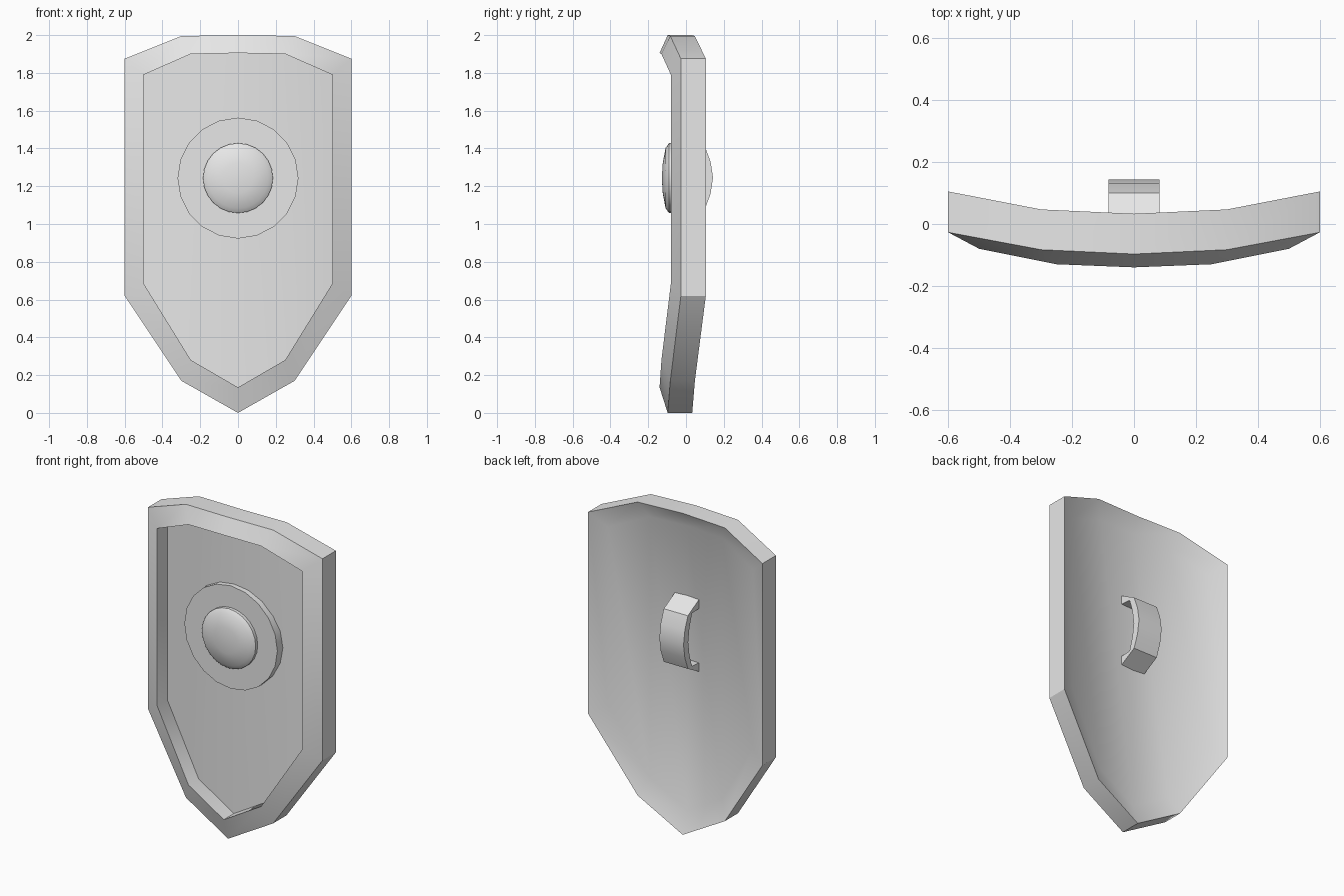
import bpy, bmesh, math
from mathutils import Matrix

if "Cube" in bpy.data.objects:
    bpy.data.objects.remove(bpy.data.objects["Cube"], do_unlink=True)

grey = bpy.data.materials.new("plain_grey")
grey.use_nodes = True
grey.diffuse_color = (0.8, 0.8, 0.8, 1)
grey.node_tree.nodes["Principled BSDF"].inputs["Base Color"].default_value = grey.diffuse_color


def finish(name, bm, angle=32):
    """Turn a bmesh into a shaded object."""
    bmesh.ops.recalc_face_normals(bm, faces=bm.faces)
    mesh = bpy.data.meshes.new(name)
    bm.to_mesh(mesh)
    bm.free()
    mesh.materials.append(grey)
    obj = bpy.data.objects.new(name, mesh)
    bpy.context.collection.objects.link(obj)
    bpy.ops.object.select_all(action="DESELECT")
    obj.select_set(True)
    bpy.context.view_layer.objects.active = obj
    bpy.ops.object.shade_smooth_by_angle(angle=math.radians(angle))
    return obj


# Half outlines (x, z) from the bottom tip up to the top middle
OUTER = [(0, 0), (0.3, 0.17), (0.6, 0.62), (0.6, 1.875), (0.3, 1.995), (0, 2)]
INNER = [(0, 0.135), (0.25, 0.28), (0.5, 0.685), (0.5, 1.79), (0.25, 1.9), (0, 1.905)]


def ring(bm, outline, depths):
    """Mirrored loop; depths are y at the middle, shoulder and side columns."""
    ys = depths + depths[::-1]
    half = [(x, y, z) for (x, z), y in zip(outline, ys)]
    mirrored = [(-x, y, z) for x, y, z in half[-2:0:-1]]
    return [bm.verts.new(p) for p in half + mirrored]


def cap(bm, loop):
    """Close a loop with vertical columns of faces."""
    n = len(loop)
    for a, b in ((0, 1), (1, 2), (-1, 0), (-2, -1)):
        bm.faces.new([loop[i % n] for i in (a, b, 5 - b, 5 - a)])


# Curved shield body: raised rim around a recessed panel
bm = bmesh.new()
front_rim = [-0.14, -0.13, -0.08]
rings = [
    ring(bm, INNER, [-0.013, 0.0, 0.055]),
    ring(bm, OUTER, [0.033, 0.047, 0.105]),
    ring(bm, OUTER, [-0.097, -0.083, -0.027]),
    ring(bm, INNER, front_rim),
    ring(bm, INNER, [y + 0.1 for y in front_rim]),
]
for low, high in zip(rings, rings[1:]):
    for i in range(len(low)):
        j = (i + 1) % len(low)
        bm.faces.new((low[i], low[j], high[j], high[i]))
cap(bm, rings[0])
cap(bm, rings[-1])
finish("shield_body", bm)


def turned(name, profile, segments):
    """Spin a (radius, y) profile about the boss axis."""
    bm = bmesh.new()
    verts = [bm.verts.new((r, y, 0)) for r, y in profile]
    edges = [bm.edges.new(pair) for pair in zip(verts, verts[1:])]
    bmesh.ops.spin(bm, geom=verts + edges, axis=(0, 1, 0), cent=(0, 0, 0),
                   angle=math.tau, steps=segments)
    bmesh.ops.remove_doubles(bm, verts=bm.verts, dist=0.0005)
    bmesh.ops.transform(bm, matrix=Matrix.Translation((0, 0, 1.243)), verts=bm.verts)
    return finish(name, bm, 30)


# Round plate and domed boss on the front
turned("boss_plate", [(0, -0.015), (0.32, -0.015), (0.32, -0.07), (0, -0.07)], 20)
turned("boss_dome", [(0, -0.06), (0.185, -0.06), (0.185, -0.09), (0.16, -0.108),
                     (0.08, -0.123), (0, -0.128)], 24)

# Arched grip on the back, swept across x
outer_arc = [(-0.02, 0.23), (0.1, 0.165), (0.13, 0.085), (0.143, 0)]
inner_arc = [(-0.02, 0.17), (0.06, 0.165), (0.085, 0.085), (0.097, 0)]
mirror = lambda arc: arc + [(y, -z) for y, z in arc[-2::-1]]
bm = bmesh.new()
sides = []
for x in (-0.083, 0.083):
    sides.append([[bm.verts.new((x, y, z + 1.245)) for y, z in mirror(arc)]
                  for arc in (outer_arc, inner_arc)])
(lo, li), (ro, ri) = sides
strips = [(lo, ro), (li, ri), (lo, li), (ro, ri)]
for a, b in strips:
    for i in range(len(a) - 1):
        bm.faces.new((a[i], a[i + 1], b[i + 1], b[i]))
for end in (0, -1):
    bm.faces.new((lo[end], ro[end], ri[end], li[end]))
finish("back_grip", bm, 35)
